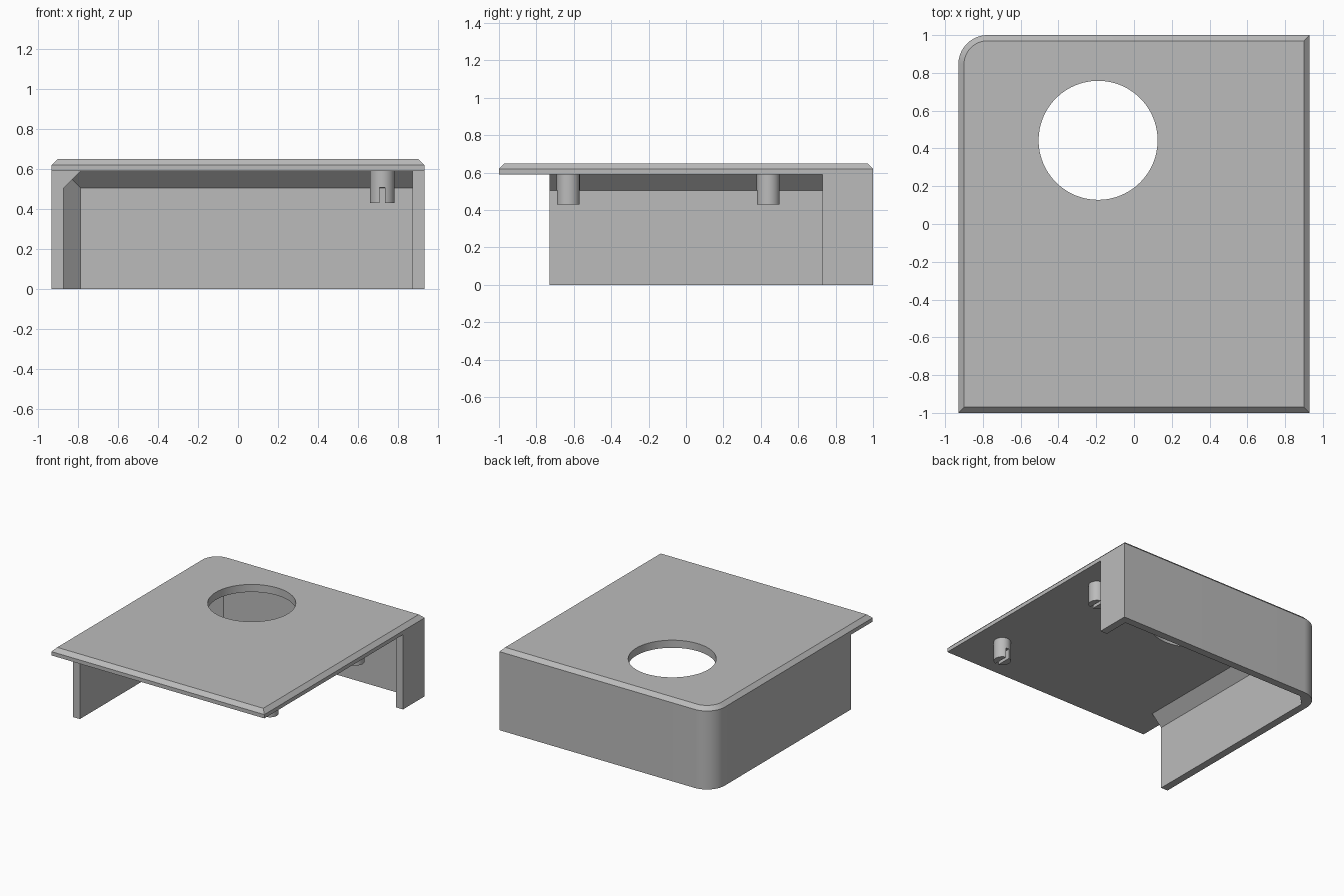
import bpy, bmesh
from math import cos, sin, pi, radians

cube = bpy.data.objects.get("Cube")
if cube:
    bpy.data.objects.remove(cube, do_unlink=True)

# Single plain grey
grey = bpy.data.materials.new("plain_grey")
grey.use_nodes = True
grey.diffuse_color = (0.5, 0.5, 0.5, 1)
bsdf = next(n for n in grey.node_tree.nodes if n.type == 'BSDF_PRINCIPLED')
bsdf.inputs["Base Color"].default_value = grey.diffuse_color

# Overall dimensions
X, Y, TOP = 0.93, 1.0, 0.65
UNDER = 0.59             # underside of the lid
WALL = 0.06              # wall thickness
BEVEL = 0.03             # edge bevel of the lid
RADIUS = 0.155           # rounded back corner
FILLET = 0.085           # inner reinforcing bevels
FRONT_END, STUB_END = -0.73, 0.73


def loft(name, rings):
    """Solid through rings of 3D points, all with the same point count."""
    bm = bmesh.new()
    loops = [[bm.verts.new(p) for p in ring] for ring in rings]
    n = len(loops[0])
    for a, b in zip(loops, loops[1:]):
        for i in range(n):
            j = (i + 1) % n
            bm.faces.new((a[i], a[j], b[j], b[i]))
    bm.faces.new(loops[0][::-1])
    bm.faces.new(loops[-1])
    bmesh.ops.recalc_face_normals(bm, faces=bm.faces)
    mesh = bpy.data.meshes.new(name)
    bm.to_mesh(mesh)
    bm.free()
    mesh.materials.append(grey)
    obj = bpy.data.objects.new(name, mesh)
    bpy.context.collection.objects.link(obj)
    return obj


def prism(name, outline, z0, z1):
    return loft(name, [[(x, y, z) for x, y in outline] for z in (z0, z1)])


def circle(cx, cy, r, n):
    return [(cx + r * cos(2 * pi * i / n), cy + r * sin(2 * pi * i / n)) for i in range(n)]


def rectangle(x0, x1, y0, y1):
    return [(x0, y0), (x1, y0), (x1, y1), (x0, y1)]


def cut(obj, cutter):
    """Subtract the cutter, bake the result and remove the cutter."""
    cutter.hide_render = True
    mod = obj.modifiers.new("cut", 'BOOLEAN')
    mod.operation, mod.solver, mod.object = 'DIFFERENCE', 'EXACT', cutter
    bpy.context.view_layer.update()
    deps = bpy.context.evaluated_depsgraph_get()
    baked = bpy.data.meshes.new_from_object(obj.evaluated_get(deps))
    obj.modifiers.clear()
    obj.data = baked
    bpy.data.objects.remove(cutter, do_unlink=True)


def smooth(obj):
    obj.data.shade_smooth()
    obj.data.set_sharp_from_angle(angle=radians(30))


def back_corner(inset=0.0, steps=16):
    """Arc of the rounded back corner, from the back edge to the side edge."""
    cx, cy, r = RADIUS - X, Y - RADIUS, RADIUS - inset
    angles = [pi / 2 + pi / 2 * i / steps for i in range(steps + 1)]
    return [(cx + r * cos(a), cy + r * sin(a)) for a in angles]


def lid_ring(z, inset=0.0):
    x, y = X - inset, Y - inset
    outline = [(-x, -y), (x, -y), (x, y)] + back_corner(inset)
    return [(px, py, z) for px, py in outline]


# Lid with bevelled rim and round opening
lid = loft("lid", [lid_ring(UNDER), lid_ring(TOP - BEVEL), lid_ring(TOP, BEVEL)])
cut(lid, prism("opening_cutter", circle(-0.19, 0.443, 0.315, 96), UNDER - 0.1, TOP + 0.1))
smooth(lid)

# Wall: long right side, back, and a short return on the left
xi, yi = X - WALL, Y - WALL
plan = [(-X, FRONT_END), (-xi, FRONT_END), (-xi, yi - FILLET), (-xi + FILLET, yi),
        (xi, yi), (xi, STUB_END), (X, STUB_END), (X, Y)] + back_corner()
smooth(prism("wall", plan, 0, UNDER))

# Reinforcing bevels between wall and lid
low = UNDER - FILLET
loft("right_reinforcement", [[(-xi, y, low), (-xi + FILLET, y, UNDER), (-xi, y, UNDER)]
                             for y in (FRONT_END, yi)])
loft("back_reinforcement", [[(x, yi, low), (x, yi - FILLET, UNDER), (x, yi, UNDER)]
                            for x in (-xi, xi)])

# Slotted pegs under the lid
for name, y in (("front_peg", -0.63), ("back_peg", 0.44)):
    peg = prism(name, circle(0.72, y, 0.062, 48), 0.43, UNDER)
    cut(peg, prism("slot_cutter", rectangle(0.707, 0.733, y - 0.1, y + 0.1), 0.4, 0.507))
    smooth(peg)
